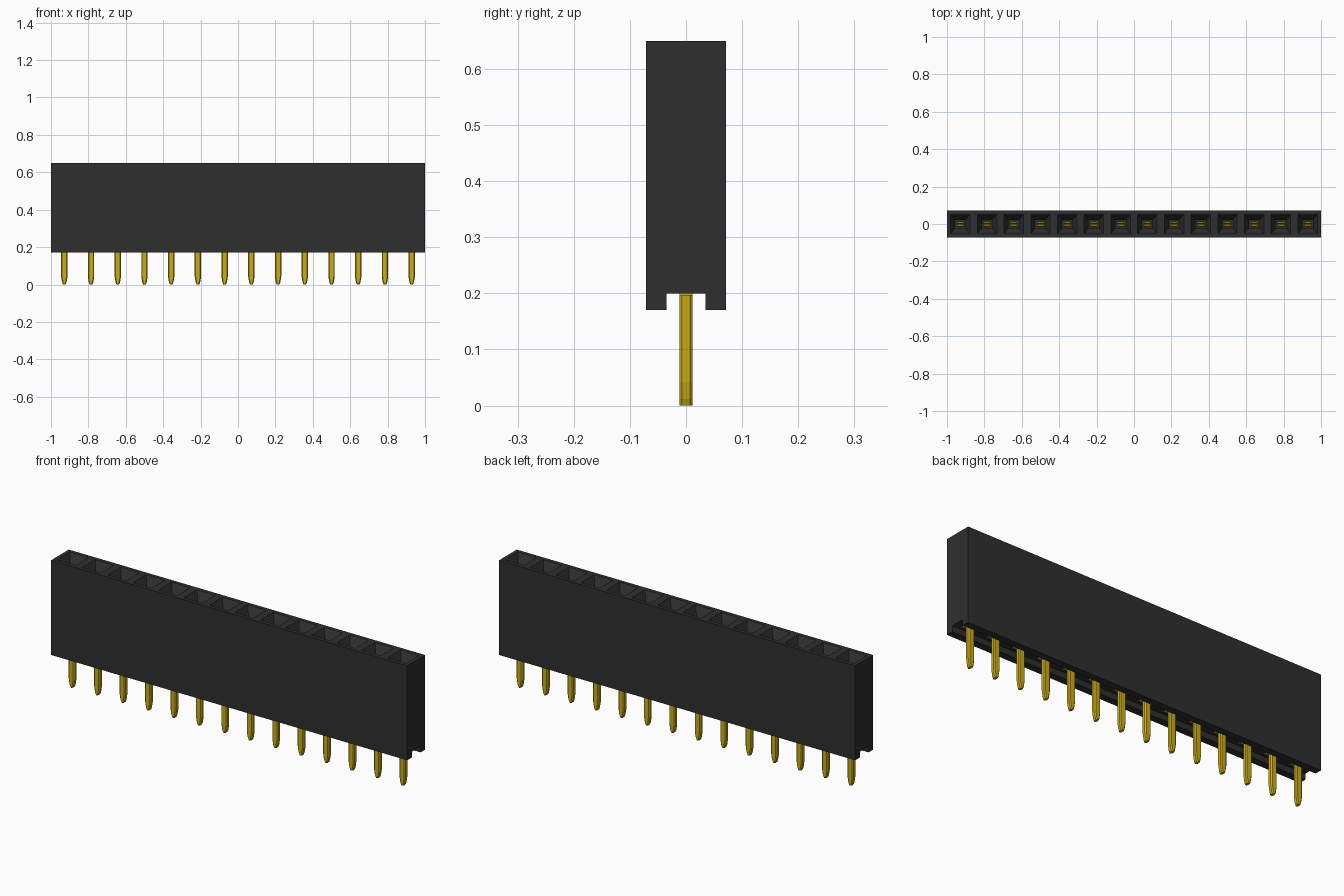
import bpy, bmesh

COUNT = 14
PITCH = 2 / COUNT
HALF_Y = PITCH / 2
BASE, TOP, CHANNEL_TOP = 0.17, 0.65, 0.2
xs = [(i + 0.5) * PITCH - 1 for i in range(COUNT)]

old = bpy.data.objects.get("Cube")
if old:
    bpy.data.objects.remove(old, do_unlink=True)


def material(name, color, roughness):
    m = bpy.data.materials.new(name)
    m.use_nodes = True
    m.diffuse_color = color
    bsdf = next(n for n in m.node_tree.nodes if n.type == 'BSDF_PRINCIPLED')
    bsdf.inputs["Base Color"].default_value = color
    bsdf.inputs["Roughness"].default_value = roughness
    return m


black = material("black plastic", (0.028, 0.028, 0.028, 1), 0.6)
gold = material("gold plating", (0.6, 0.42, 0.008, 1), 0.4)


def section(x, y, z, hx, hy, chamfer=0):
    """Rectangular ring of points, with optional cut corners."""
    c = chamfer
    if not c:
        return [(x - hx, y - hy, z), (x + hx, y - hy, z),
                (x + hx, y + hy, z), (x - hx, y + hy, z)]
    return [(x + sx * a, y + sy * b, z) for sx, sy, a, b in (
        (-1, -1, hx - c, hy), (1, -1, hx - c, hy),
        (1, -1, hx, hy - c), (1, 1, hx, hy - c),
        (1, 1, hx - c, hy), (-1, 1, hx - c, hy),
        (-1, 1, hx, hy - c), (-1, -1, hx, hy - c))]


def loft(bm, sections):
    """Closed solid through a stack of rings, listed from the bottom up."""
    rings = [[bm.verts.new(p) for p in s] for s in sections]
    n = len(rings[0])
    bm.faces.new(rings[0][::-1])
    bm.faces.new(rings[-1])
    for low, high in zip(rings, rings[1:]):
        for i in range(n):
            j = (i + 1) % n
            bm.faces.new((low[i], low[j], high[j], high[i]))


def finish(bm, name, mat):
    bmesh.ops.recalc_face_normals(bm, faces=bm.faces)
    mesh = bpy.data.meshes.new(name)
    bm.to_mesh(mesh)
    bm.free()
    mesh.materials.append(mat)
    obj = bpy.data.objects.new(name, mesh)
    bpy.context.collection.objects.link(obj)
    return obj


# Housing block
bm = bmesh.new()
loft(bm, [section(0, 0, z, 1, HALF_Y) for z in (BASE, TOP)])
housing = finish(bm, "housing", black)

# Cutter: bottom channel
bm = bmesh.new()
loft(bm, [section(0, 0, z, 1.1, 0.035) for z in (BASE - 0.1, CHANNEL_TOP)])
channel = finish(bm, "channel_cutter", black)

# Cutter: funnel mouths with deep sockets, and shallow pockets underneath
bm = bmesh.new()
for x in xs:
    loft(bm, [section(x, 0, 0.26, 0.028, 0.022),
              section(x, 0, TOP - 0.045, 0.028, 0.022),
              section(x, 0, TOP, 0.052, 0.052),
              section(x, 0, TOP + 0.02, 0.052, 0.052)])
    loft(bm, [section(x, 0, z, 0.04, 0.024) for z in (CHANNEL_TOP - 0.01, 0.22)])
sockets = finish(bm, "socket_cutter", black)

for cutter in (channel, sockets):
    cutter.hide_render = True
    mod = housing.modifiers.new(cutter.name, 'BOOLEAN')
    mod.operation = 'DIFFERENCE'
    mod.solver = 'EXACT'
    mod.object = cutter
    bpy.context.view_layer.objects.active = housing
    bpy.ops.object.modifier_apply(modifier=mod.name)
    bpy.data.objects.remove(cutter, do_unlink=True)

# Contact: tapered solder pin, shoulder and two spring leaves
bm = bmesh.new()
loft(bm, [section(0, 0, z, hx, 0.012, 0.005) for z, hx in
          ((0, 0.007), (0.012, 0.012), (0.042, 0.017), (0.27, 0.017))])
loft(bm, [section(0, 0, z, 0.03, 0.012) for z in (0.196, 0.225)])
for side in (-1, 1):
    loft(bm, [section(0, side * y, z, 0.018, 0.004) for z, y in
              ((0.262, 0.008), (0.4, 0.012), (0.52, 0.005), (0.56, 0.009))])
contact = finish(bm, "contact_1", gold)
contact.location.x = xs[0]
for i, x in enumerate(xs[1:], 2):
    copy = bpy.data.objects.new(f"contact_{i}", contact.data)
    copy.location.x = x
    bpy.context.collection.objects.link(copy)
